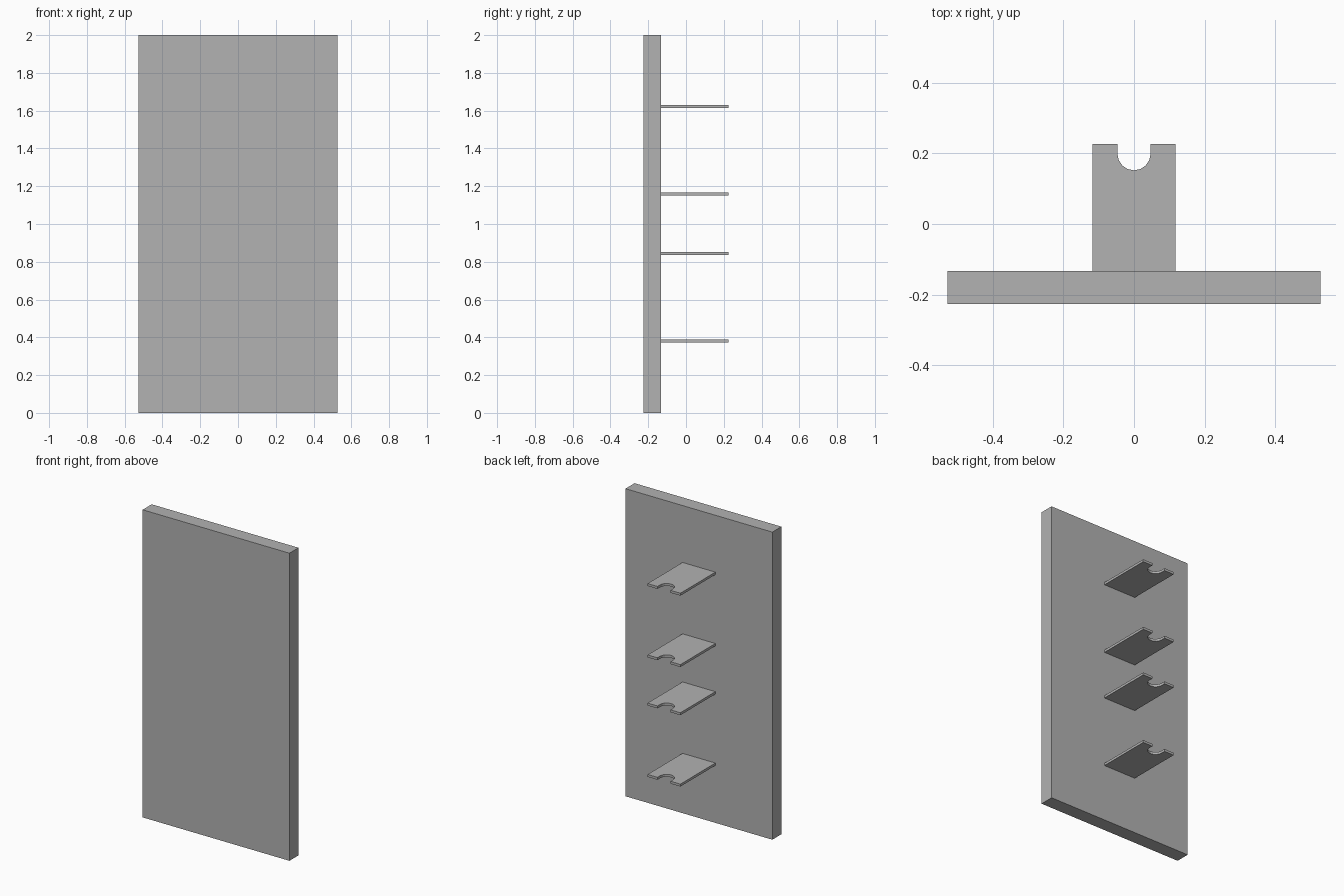
import bpy, bmesh
from math import cos, sin, pi

default = bpy.data.objects.get("Cube")
if default:
    bpy.data.objects.remove(default, do_unlink=True)

grey = bpy.data.materials.new("plain_grey")
grey.use_nodes = True
colour = (0.445, 0.445, 0.445, 1)
grey.diffuse_color = colour
grey.node_tree.nodes["Principled BSDF"].inputs["Base Color"].default_value = colour


def extruded(name, outline, bottom, height):
    """Raise a flat (x, y) outline into a solid."""
    bm = bmesh.new()
    base = bm.faces.new([bm.verts.new((x, y, bottom)) for x, y in outline])
    top = bmesh.ops.extrude_face_region(bm, geom=[base], use_keep_orig=True)
    raised = [v for v in top["geom"] if isinstance(v, bmesh.types.BMVert)]
    bmesh.ops.translate(bm, verts=raised, vec=(0, 0, height))
    bmesh.ops.recalc_face_normals(bm, faces=bm.faces)
    mesh = bpy.data.meshes.new(name)
    bm.to_mesh(mesh)
    bm.free()
    mesh.materials.append(grey)
    obj = bpy.data.objects.new(name, mesh)
    bpy.context.collection.objects.link(obj)
    return obj


# Upright back panel
half_width, front, back = 0.528, -0.226, -0.133
extruded("panel", [(-half_width, front), (half_width, front),
                   (half_width, back), (-half_width, back)], 0, 2)

# Bracket outline: a rectangle with a round-bottomed slot in its outer edge
half, tip, slot, slot_y, steps = 0.118, 0.226, 0.047, 0.199, 8
arc = [(slot * cos(pi * i / steps), slot_y - slot * sin(pi * i / steps))
       for i in range(steps + 1)]
bracket = [(-half, back), (half, back), (half, tip), (slot, tip),
           *arc, (-slot, tip), (-half, tip)]

# Four brackets in two pairs
thickness = 0.016
for number, z in enumerate((0.381, 0.845, 1.158, 1.622), 1):
    extruded(f"bracket_{number}", bracket, z - thickness / 2, thickness)
